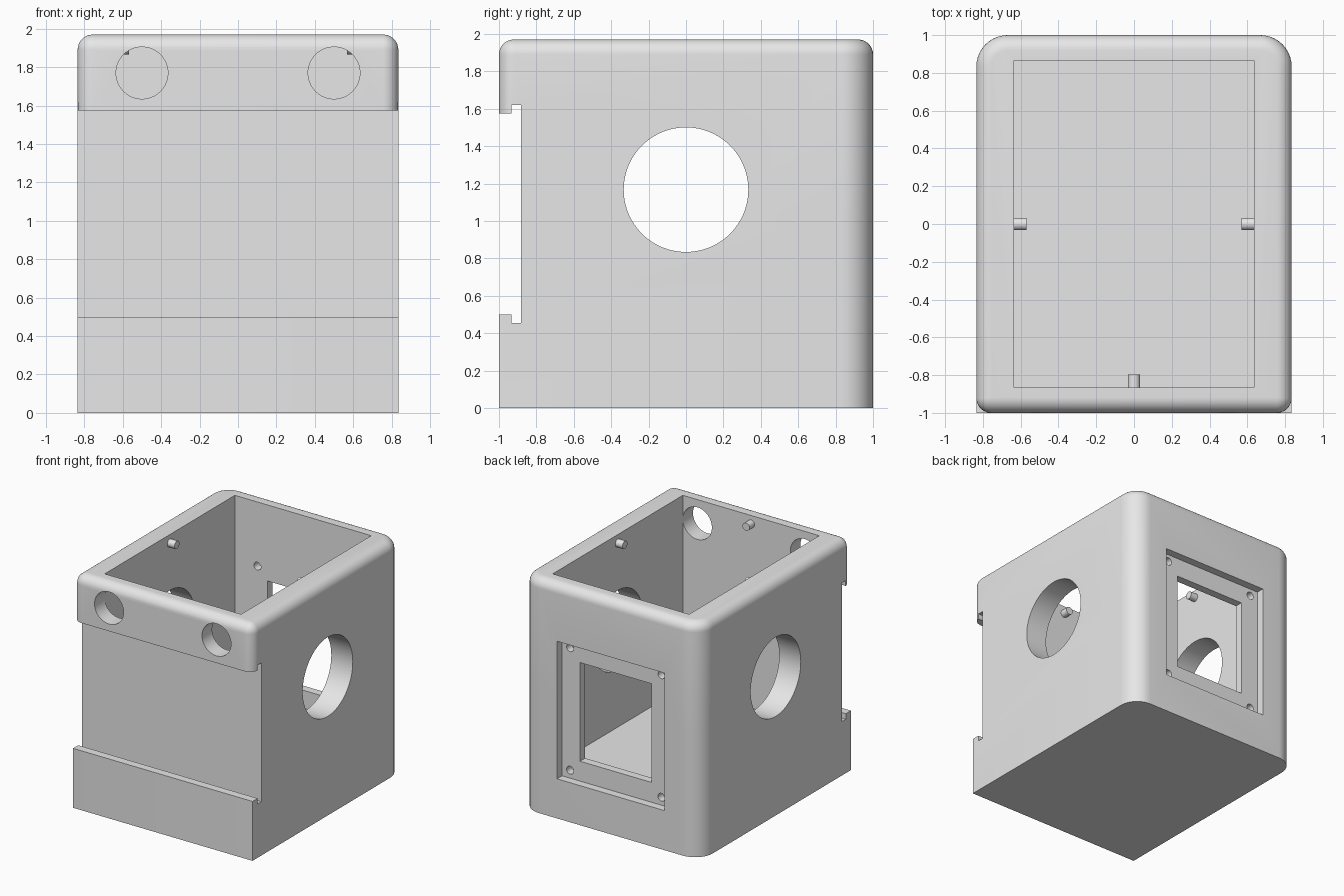
import bpy
import bmesh
from math import sin, cos, pi
from mathutils import Matrix, Vector

cube = bpy.data.objects.get("Cube")
if cube:
    bpy.data.objects.remove(cube, do_unlink=True)

W, D, H = 0.835, 1.0, 1.97      # half width, half depth, height
IN_X, IN_Y = 0.635, 0.865       # inner cavity half sizes
FILLET = 0.08
BACK_R = 0.167

grey = bpy.data.materials.new("plain grey")
grey.use_nodes = True
grey.diffuse_color = (0.8, 0.8, 0.8, 1)
grey.node_tree.nodes["Principled BSDF"].inputs["Base Color"].default_value = (0.8, 0.8, 0.8, 1)


def make_object(name, bm):
    bmesh.ops.recalc_face_normals(bm, faces=bm.faces)
    mesh = bpy.data.meshes.new(name)
    bm.to_mesh(mesh)
    bm.free()
    mesh.materials.append(grey)
    obj = bpy.data.objects.new(name, mesh)
    bpy.context.collection.objects.link(obj)
    return obj


def box(name, low, high):
    low, high = Vector(low), Vector(high)
    bm = bmesh.new()
    bmesh.ops.create_cube(bm, size=1, matrix=Matrix.Translation((low + high) / 2)
                          @ Matrix.Diagonal((*(high - low), 1)))
    return make_object(name, bm)


def cylinder(name, centre, radius, length, axis, sides=64):
    turn = Matrix.Rotation(pi / 2, 4, "Y" if axis == "X" else "X")
    bm = bmesh.new()
    bmesh.ops.create_cone(bm, cap_ends=True, segments=sides, radius1=radius, radius2=radius,
                          depth=length, matrix=Matrix.Translation(centre) @ turn)
    return make_object(name, bm)


def cut(target, cutter):
    cutter.hide_render = True
    mod = target.modifiers.new("cut", "BOOLEAN")
    mod.operation = "DIFFERENCE"
    mod.solver = "EXACT"
    mod.object = cutter
    bpy.context.view_layer.objects.active = target
    bpy.ops.object.modifier_apply(modifier=mod.name)
    bpy.data.objects.remove(cutter, do_unlink=True)


def smooth(obj):
    bpy.ops.object.select_all(action="DESELECT")
    obj.select_set(True)
    bpy.context.view_layer.objects.active = obj
    bpy.ops.object.shade_smooth_by_angle(angle=pi / 6)


def outline(z, inset, front_r, steps=10):
    """Rounded rectangle, counter-clockwise from the back left corner."""
    points = []
    for i, (sx, sy) in enumerate([(1, 1), (-1, 1), (-1, -1), (1, -1)]):
        r = max((BACK_R if sy > 0 else front_r) - inset, 0.001)
        cx, cy = sx * (W - inset - r), sy * (D - inset - r)
        for k in range(steps + 1):
            a = (i + k / steps) * pi / 2
            points.append((cx + r * cos(a), cy + r * sin(a), z))
    return points


# Housing: square front corners below, rounded above, filleted top rim
levels = [(0, 0, 0.001), (1.0, 0, 0.001), (1.05, 0, FILLET)]
for k in range(9):
    a = k / 8 * pi / 2
    levels.append((H - FILLET + FILLET * sin(a), FILLET * (1 - cos(a)), FILLET))
bm = bmesh.new()
rings = [[bm.verts.new(p) for p in outline(*level)] for level in levels]
for low, high in zip(rings, rings[1:]):
    for i in range(len(low)):
        j = (i + 1) % len(low)
        bm.faces.new((low[i], low[j], high[j], high[i]))
bm.faces.new(rings[0][::-1])
bm.faces.new(rings[-1])
housing = make_object("housing", bm)

# Inner cavity, open at the top
cut(housing, box("cavity_cutter", (-IN_X, -IN_Y, 0.35), (IN_X, IN_Y, 3)))

# Front sliding panel slot with grooves above and below
cut(housing, box("slot_cutter", (-1, -2, 0.5), (1, -0.882, 1.575)))
cut(housing, box("groove_cutter", (-1, -0.932, 0.453), (1, -0.882, 1.62)))

# Side openings
cut(housing, cylinder("side_hole_cutter", (0, 0, 1.167), 0.333, 3, "X", 96))

# Round holes in the front upper block
for x in (-0.5, 0.5):
    cut(housing, cylinder("front_hole_cutter", (x, -1, 1.77), 0.135, 0.6, "Y"))

# Back window with recessed frame and screw holes
cut(housing, box("recess_cutter", (-0.5, 0.933, 0.333), (0.5, 2, 1.49)))
cut(housing, box("window_cutter", (-0.333, 0.7, 0.5), (0.333, 2, 1.33)))
for x in (-0.425, 0.425):
    for z in (0.4, 1.43):
        cut(housing, cylinder("screw_hole_cutter", (x, 0.95, z), 0.033, 0.4, "Y", 24))
smooth(housing)

# Small pegs near the rim that carry the lid
reach = 0.067
for name, centre, axis in [
    ("left_peg", (IN_X - reach / 2 + 0.01, 0, 1.9), "X"),
    ("right_peg", (-IN_X + reach / 2 - 0.01, 0, 1.9), "X"),
    ("front_peg", (0, -IN_Y + reach / 2 - 0.01, 1.9), "Y"),
]:
    smooth(cylinder(name, centre, 0.033, reach + 0.02, axis, 24))
